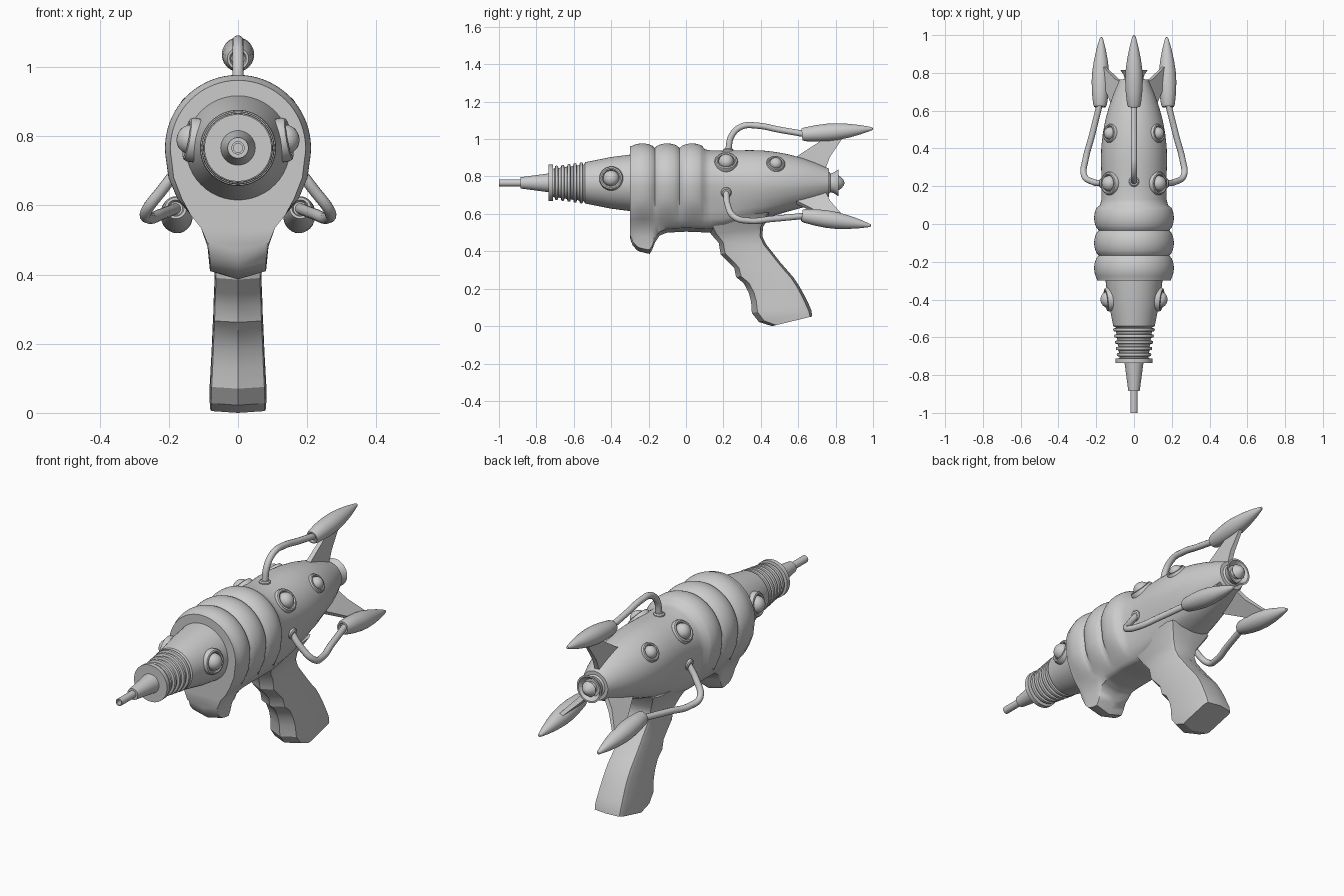
import bpy, bmesh
from math import sin, cos, pi, radians
from mathutils import Vector

if "Cube" in bpy.data.objects:
    bpy.data.objects.remove(bpy.data.objects["Cube"])

AXIS = 0.766  # height of the barrel axis


def finish(name, bm, angle=35):
    bmesh.ops.remove_doubles(bm, verts=bm.verts, dist=1e-5)
    bmesh.ops.recalc_face_normals(bm, faces=bm.faces)
    me = bpy.data.meshes.new(name)
    bm.to_mesh(me)
    bm.free()
    ob = bpy.data.objects.new(name, me)
    bpy.context.collection.objects.link(ob)
    bpy.ops.object.select_all(action='DESELECT')
    ob.select_set(True)
    bpy.context.view_layer.objects.active = ob
    bpy.ops.object.shade_smooth_by_angle(angle=radians(angle))
    return ob


def loft(name, rings, angle=35, caps=True):
    bm = bmesh.new()
    vs = [[bm.verts.new(p) for p in r] for r in rings]
    n = len(vs[0])
    for a, b in zip(vs, vs[1:]):
        for i in range(n):
            j = (i + 1) % n
            bm.faces.new((a[i], a[j], b[j], b[i]))
    if caps:
        bm.faces.new(vs[0])
        bm.faces.new(vs[-1])
    return finish(name, bm, angle)


def lathe(name, profile, origin, direction, n=40):
    """profile: (radius, distance along direction)"""
    d = Vector(direction).normalized()
    u = d.orthogonal().normalized()
    w = d.cross(u)
    o = Vector(origin)
    rings = [[o + d * h + (u * cos(2 * pi * i / n) + w * sin(2 * pi * i / n)) * r
              for i in range(n)] for r, h in profile]
    return loft(name, rings, caps=False)


def lerp_table(table, y):
    for (a, va), (b, vb) in zip(table, table[1:]):
        if y <= b:
            return va + (vb - va) * max(0, (y - a) / (b - a))
    return table[-1][1]


# --- main body: three ribs, lower keel and tapering tail in one loft ---
rows = []
for rib in range(3):
    for s in range(10):
        t = max(s / 10, 0.06 if rib == 0 else 0)
        rows.append((-0.3 + (rib + s / 10) * 0.133, 0.186 + 0.025 * sin(pi * t) ** 0.6))
rows += [(0.1, 0.18), (0.13, 0.173), (0.2, 0.172), (0.27, 0.173), (0.34, 0.175), (0.41, 0.173),
         (0.48, 0.165), (0.55, 0.152), (0.62, 0.133), (0.69, 0.108), (0.765, 0.076)]
keel = [(-.3, .47), (-.285, .43), (-.255, .40), (-.19, .385), (-.165, .45), (-.14, .485),
        (-.1, .5), (0, .505), (.13, .5), (.3, .52), (.55, .58)]
drop = [(-.3, 1), (.13, 1), (.25, .85), (.4, .4), (.55, 0), (1, 0)]
lower = [(-25, .2, .68), (-42, .175, .62), (-55, .137, .572), (-65, .107, .535),
         (-74, .088, .48), (-82, .081, .41), (-90, 0, .385)]
rings = []
for y, r in rows:
    b, k = lerp_table(keel, y), lerp_table(drop, y)
    half = [(r * cos(radians(a)), AXIS + r * sin(radians(a))) for a in range(90, -15, -5)]
    for a, x, z in lower:
        cx, cz = r * cos(radians(a)), AXIS + r * sin(radians(a))
        if a > -50:
            x *= r / 0.21
        z = b if a == -90 else max(z, b + 0.02)
        half.append((cx + (x - cx) * k, cz + (z - cz) * k))
    ring = half + [(-x, z) for x, z in half[-2:0:-1]]
    rings.append([(x, y, z) for x, z in ring])
loft("main_body", rings, 40)

# --- nose: barrel tube, cone, cooling rings and front cone ---
prof = [(0, -.95), (.013, -.95), (.013, -1), (.019, -1), (.019, -.885), (.03, -.885), (.05, -.735),
        (.097, -.735), (.097, -.712), (.075, -.71)]
for i in range(5):
    y, r = -.692 + i * .033, .09 + i * .0045
    prof += [(r - .012, y - .01), (r, y - .007), (r + .002, y), (r, y + .007), (r - .012, y + .01)]
prof += [(.1, -.545), (.11, -.54), (.122, -.48), (.138, -.4), (.152, -.29)]
lathe("nose", prof, (0, 0, AXIS), (0, 1, 0), 48)

# --- tail nozzle: flared cup with a pointed core ---
lathe("tail_cup", [(.07, .755), (.05, .772), (.055, .79), (.072, .815), (.063, .815),
                   (.045, .79), (0, .79)], (0, 0, AXIS), (0, 1, 0))
lathe("tail_core", [(.03, .78), (.03, .805), (.04, .815), (.03, .83), (.012, .845), (0, .847)],
      (0, 0, AXIS), (0, 1, 0), 24)


# --- domed portholes on both sides ---
def porthole(name, side, y, radius, tilt, slope, size):
    n = Vector((side * cos(tilt), slope, sin(tilt)))
    o = Vector((side * radius * cos(tilt), y, AXIS + radius * sin(tilt)))
    ring = [(1, -.6), (1, .05), (.93, .18), (.82, .22), (.72, .17), (.68, .05)]
    dome = [(.66 * cos(a * pi / 16), .05 + .6 * sin(a * pi / 16)) for a in range(9)]
    lathe(name, [(r * size, h * size) for r, h in ring + dome], o, n, 32)


for side, label in ((1, "right"), (-1, "left")):
    porthole("front_porthole_" + label, side, -.4, .138, radians(10), -.13, .064)
    porthole("mid_porthole_" + label, side, .215, .172, radians(41), 0, .062)
    porthole("rear_porthole_" + label, side, .48, .163, radians(39), .13, .05)


# --- pods, feed tubes and fins ---
def tube(name, pts, radius):
    cu = bpy.data.curves.new(name, 'CURVE')
    cu.dimensions = '3D'
    cu.bevel_depth, cu.bevel_resolution, cu.resolution_u = radius, 4, 8
    cu.use_fill_caps = True
    sp = cu.splines.new('BEZIER')
    sp.bezier_points.add(len(pts) - 1)
    for bp, p in zip(sp.bezier_points, pts):
        bp.co = p
        bp.handle_left_type = bp.handle_right_type = 'AUTO'
    bpy.context.collection.objects.link(bpy.data.objects.new(name, cu))


def thruster(label, start, end, path, fin_dir):
    s, e = Vector(start), Vector(end)
    L = (e - s).length
    pod = [(0, .03), (.02, .03), (.024, 0), (.031, 0), (.037, .04), (.044, .2), (.047, .36), (.045, .5),
           (.037, .66), (.025, .82), (.012, .95), (.007, .99), (0, 1)]
    lathe("pod_" + label, [(r, h * L) for r, h in pod], s, e - s, 28)
    tube("feed_tube_" + label, path, .0165)
    p0, p1 = Vector(path[0]), Vector(path[1])
    out = Vector((p0.x, 0, p0.z - AXIS))
    lathe("tube_collar_" + label, [(.028, -.02), (.028, .008), (.022, .014), (.012, .014)], p0, out, 24)
    d = Vector((fin_dir[0], 0, fin_dir[1])).normalized()
    n = Vector((d.z, 0, -d.x))
    rings = []
    for r, y0, y1, t in ((.06, .54, .74, .013), (.14, .59, .77, .013), (.25, .76, .845, .009)):
        c = Vector((0, 0, AXIS)) + d * r
        rings.append([c + Vector((0, y, 0)) + n * q for y, q in ((y0, t), (y1, t), (y1, -t), (y0, -t))])
    loft("fin_" + label, rings)


thruster("top", (0, .62, 1.024), (0, 1, 1.056),
         [(0, .225, .935), (0, .245, 1.02), (0, .3, 1.068), (0, .38, 1.072), (0, .5, 1.05), (0, .64, 1.026)],
         (0, 1))
for s, label in ((1, "right"), (-1, "left")):
    thruster("lower_" + label, (s * .18, .62, .592), (s * .173, .99, .537),
             [(s * .165, .215, .715), (s * .215, .222, .65), (s * .265, .26, .583), (s * .257, .34, .563),
              (s * .225, .46, .573), (s * .18, .64, .59)], (s * .175, -.195))

# --- grip: front and back outline points (y, z) with half width ---
grip = [(.08, .58, .46, .61, .13), (.135, .49, .412, .53, .082), (.175, .445, .408, .48, .07),
        (.185, .385, .43, .435, .067), (.225, .345, .47, .385, .068), (.258, .31, .505, .34, .07),
        (.268, .262, .54, .3, .071), (.308, .23, .575, .26, .073), (.335, .18, .605, .215, .075),
        (.348, .13, .63, .17, .077), (.352, .07, .655, .12, .08), (.39, .022, .67, .085, .082),
        (.46, 0, .675, .052, .08)]
rings = []
for fy, fz, by, bz, w in grip:
    ring = [(0, 0), (w * .95, .1), (w, .16), (w, .88), (w * .9, .95), (0, 1),
            (-w * .9, .95), (-w, .88), (-w, .16), (-w * .95, .1)]
    rings.append([(x, fy + (by - fy) * t, fz + (bz - fz) * t) for x, t in ring])
loft("grip", rings, 30)
